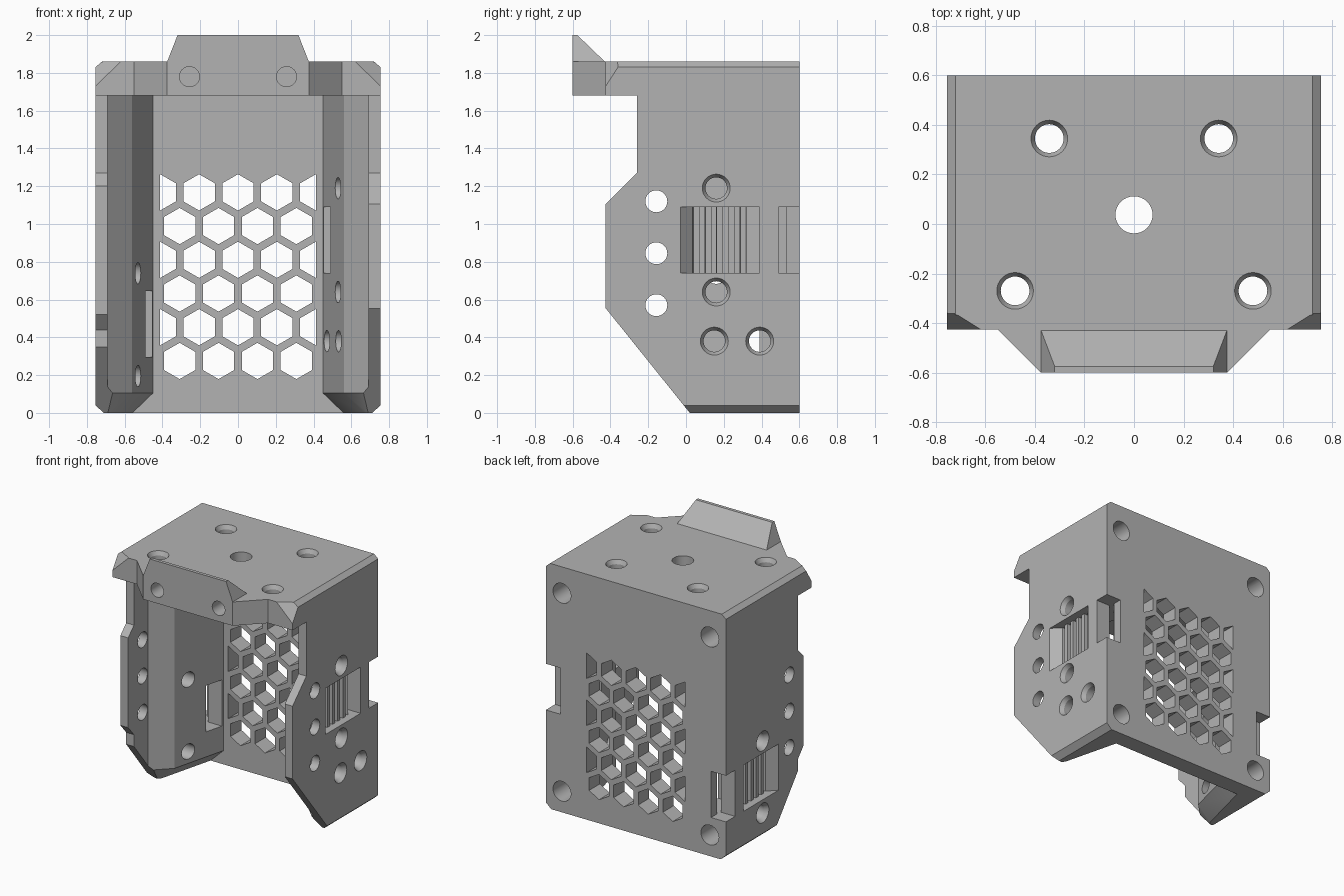
import bpy, bmesh, math
from mathutils import Vector

if "Cube" in bpy.data.objects:
    bpy.data.objects.remove(bpy.data.objects["Cube"])

grey = bpy.data.materials.new("plain grey")
grey.diffuse_color = (0.45, 0.45, 0.45, 1)
grey.use_nodes = True
grey.node_tree.nodes["Principled BSDF"].inputs["Base Color"].default_value = grey.diffuse_color

MAP = {'x': lambda u, v, t: (t, u, v),
       'y': lambda u, v, t: (u, t, v),
       'z': lambda u, v, t: (u, v, t)}


def finish(bm, name):
    bmesh.ops.recalc_face_normals(bm, faces=bm.faces)
    me = bpy.data.meshes.new(name)
    bm.to_mesh(me)
    bm.free()
    ob = bpy.data.objects.new(name, me)
    bpy.context.collection.objects.link(ob)
    me.materials.append(grey)
    return ob


def add_loft(bm, p0, p1):
    n = len(p0)
    a = [bm.verts.new(p) for p in p0]
    b = [bm.verts.new(p) for p in p1]
    bm.faces.new(a)
    bm.faces.new(b)
    for i in range(n):
        j = (i + 1) % n
        bm.faces.new((a[i], a[j], b[j], b[i]))


def prisms(name, outlines, axis, t0, t1):
    """Extrude one or more outlines along an axis."""
    f = MAP[axis]
    bm = bmesh.new()
    for pts in outlines:
        add_loft(bm, [f(u, v, t0) for u, v in pts], [f(u, v, t1) for u, v in pts])
    return finish(bm, name)


def loft(name, p0, p1):
    bm = bmesh.new()
    add_loft(bm, p0, p1)
    return finish(bm, name)


def hull(name, pts):
    bm = bmesh.new()
    for p in pts:
        bm.verts.new(p)
    bmesh.ops.convex_hull(bm, input=bm.verts)
    return finish(bm, name)


def circle(u, v, r, n=32):
    return [(u + r * math.cos(2 * math.pi * i / n), v + r * math.sin(2 * math.pi * i / n))
            for i in range(n)]


def rect(u0, u1, v0, v1):
    return [(u0, v0), (u1, v0), (u1, v1), (u0, v1)]


def combine(target, tool, op='DIFFERENCE'):
    m = target.modifiers.new("bool", 'BOOLEAN')
    m.operation, m.object, m.solver = op, tool, 'EXACT'
    bpy.context.view_layer.objects.active = target
    bpy.ops.object.modifier_apply(modifier=m.name)
    bpy.data.objects.remove(tool)


def drill(axis, u, v, r, t0, t1, rim=0.0, depth=0.03):
    """Round hole from the outer end t0 to t1, with an optional countersunk rim."""
    combine(housing, prisms("drill", [circle(u, v, r)], axis, t0, t1))
    if rim:
        s = math.copysign(1, t1 - t0)
        f = MAP[axis]
        face = t0 + s * 0.05
        slope = (rim - r) / depth
        combine(housing, loft("countersink",
                [f(a, b, face - s * 0.01) for a, b in circle(u, v, rim + slope * 0.01)],
                [f(a, b, face + s * depth) for a, b in circle(u, v, r)]))


# Housing block with chamfered long edges
housing = prisms("housing", [[(-.71, 0), (.71, 0), (.755, .04), (.755, 1.83), (.72, 1.86),
                              (-.72, 1.86), (-.755, 1.83), (-.755, .04)]], 'y', -.425, .6)

# Open interior with angled inner walls, flared at the bottom
right_side = [(.69, -.7), (.69, -.09), (.56, .04), (.45, .47)]
inner = right_side + [(-x, y) for x, y in reversed(right_side)]
combine(housing, prisms("interior", [inner], 'z', -.2, 1.68))
grow = lambda d, z: [(x + math.copysign(d, x), y, z) for x, y in inner]
combine(housing, loft("flare", grow(.13, -.02), grow(0, .105)))

# Front outline of each side wall
wall_edge = {1: [(-.26, 1.27), (-.43, 1.10), (-.43, .56), (.02, 0), (.02, -.2)],
             -1: [(-.26, 1.27), (-.33, 1.20), (-.33, .52), (-.26, .44), (-.26, .35), (.02, 0), (.02, -.2)]}
for s, edge in wall_edge.items():
    outline = [(-.8, 1.68), (-.26, 1.68)] + edge + [(-.8, -.2)]
    combine(housing, prisms("wall_trim", [outline], 'x', s * .2, s * 1))

# Cut front corners of the top plate
for s in (1, -1):
    tri = [Vector((s * .755, -.425, 1.73)), Vector((s * .755, -.36, 1.83)), Vector((s * .62, -.425, 1.86))]
    c = sum(tri, Vector()) / 3
    combine(housing, hull("corner_cut", [c + (p - c) * 1.6 for p in tri] + [(s * .9, -.56, 1.98)]))

# Front nose and its raised lip
combine(housing, prisms("nose", [[(-.55, -.425), (-.375, -.6), (.375, -.6), (.55, -.425),
                                  (.55, -.3), (-.55, -.3)]], 'z', 1.68, 1.86), 'UNION')
combine(housing, hull("lip", [(s * x, y, z) for s in (1, -1) for x, y, z in
                              ((.375, -.6, 1.86), (.375, -.43, 1.86), (.375, -.6, 1.8),
                               (.375, -.43, 1.8), (.32, -.6, 2), (.32, -.575, 2))]), 'UNION')

# Honeycomb grille in the back wall
cells = []
for row in range(6):
    xs = (-.412, -.206, 0, .206, .412) if row % 2 else (-.309, -.103, .103, .309)
    for x in xs:
        h = [(x + .096 * math.sin(k * math.pi / 3), .275 + .1785 * row + .096 * math.cos(k * math.pi / 3))
             for k in range(6)]
        cells.append([p for p in h if abs(p[0]) < .4125])
combine(housing, prisms("grille", cells, 'y', .3, .8))

# Strap slots with toothed floor, inner opening and rear notch
for s, z0 in ((1, .74), (-1, .295)):
    z1 = z0 + .35
    teeth = []
    for k in range(5):
        y = .04 + k * .062
        teeth += [(.645, y), (.645, y + .03), (.70, y + .03), (.70, y + .06)]
    floor = [(.78, -.03), (.755, -.03), (.69, .035)] + [(y, x) for y, x in teeth[:-2]]
    floor += [(.70, .32), (.58, .32), (.58, .39), (.78, .39)]
    flip = lambda pts: [(s * x, y) for x, y in pts]
    combine(housing, prisms("slot", [flip(floor)], 'z', z0, z1))
    combine(housing, prisms("opening", [flip(rect(.40, .635, .315, .455))], 'z', z0, z1))
    combine(housing, prisms("link", [flip(rect(.57, .637, .38, .53))], 'z', z0, z1))
    combine(housing, prisms("notch", [flip(rect(.63, .85, .49, .7))], 'z', z0, z1))

# Side screw holes
for s, spots in ((1, ((.16, 1.19), (.16, .64), (.15, .38), (.39, .38))), (-1, ((.16, .74), (.16, .195)))):
    for y, z in spots:
        drill('x', y, z, .057, s * .805, s * .3, rim=.074)
    for z in (1.12, .845, .57):
        drill('x', -.157, z, .058, s * .805, s * .6)

# Top screw holes and centre hole
for s in (1, -1):
    drill('z', s * .342, .345, .058, 1.91, 1.5, rim=.074)
    drill('z', s * .48, -.27, .058, 1.91, 1.5, rim=.074)
    # Nose holes and rear corner holes
    drill('y', s * .257, 1.78, .053, -.65, -.42)
    for z in (.16, 1.66):
        drill('y', s * .62, z, .075, .65, .36)
drill('z', 0, .037, .075, 1.91, 1.5)

bpy.ops.object.select_all(action='DESELECT')
housing.select_set(True)
bpy.context.view_layer.objects.active = housing
bpy.ops.object.shade_smooth_by_angle(angle=math.radians(25))
